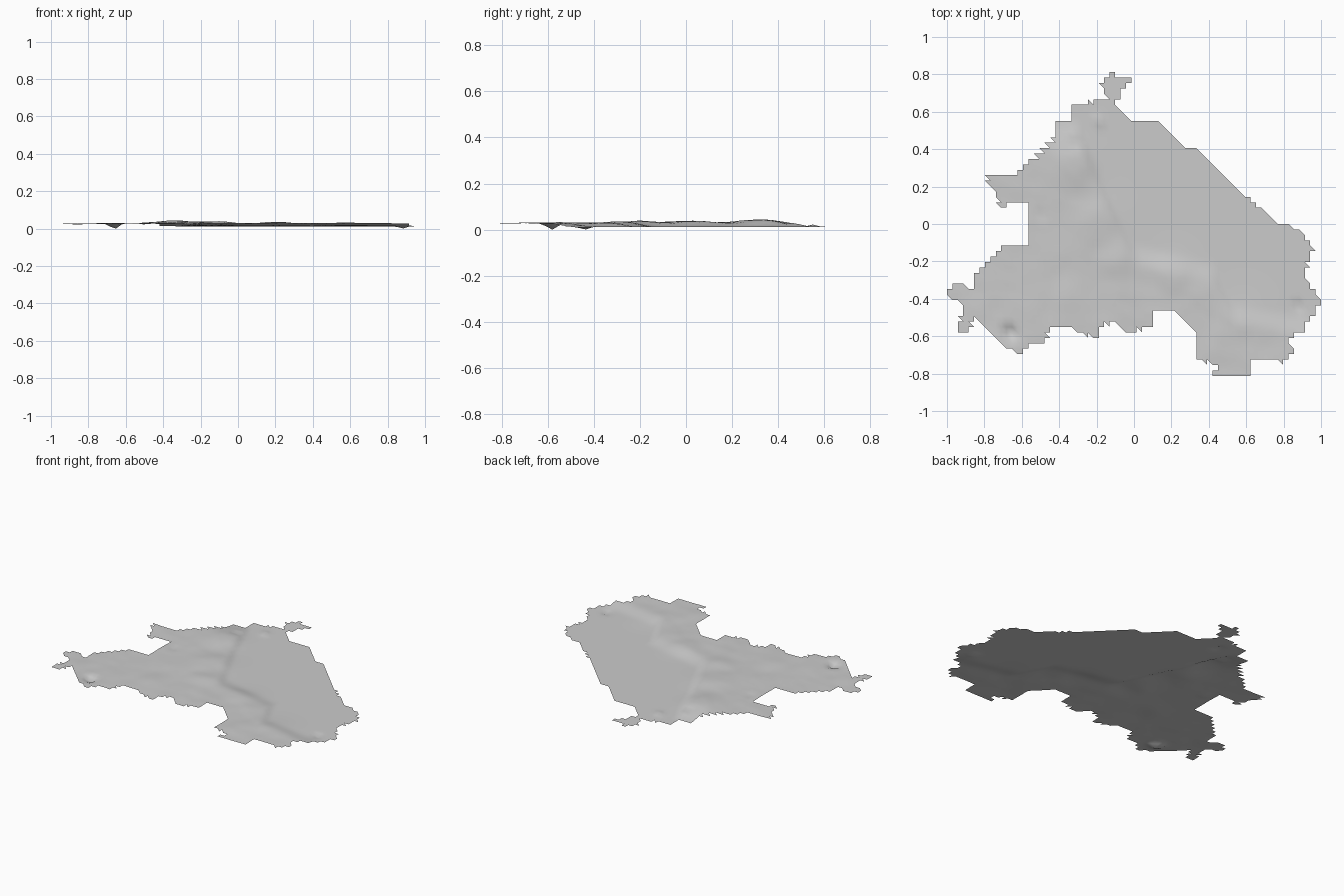
import bpy
import bmesh
import math
from mathutils import Vector, noise

if "Cube" in bpy.data.objects:
    bpy.data.objects.remove(bpy.data.objects["Cube"], do_unlink=True)

COLUMNS, ROWS = 69, 56
STEP = 2 / COLUMNS

# Coastline corners in grid cells, clockwise from the northern tip
COAST = [
    (30, 56), (32, 55), (34, 55), (32, 52), (31, 50), (34, 47), (39, 47), (44, 42),
    (46, 42), (53, 35), (60, 29), (62, 28), (65, 27), (68, 23), (67, 22), (66, 18),
    (69, 14), (69, 13), (68, 13), (68, 11), (66, 10), (66, 8), (64, 8), (63, 6),
    (64, 5), (62, 2), (61, 3), (56, 3), (56, 0), (49, 0), (50, 2), (46, 3), (46, 8),
    (42, 12), (38, 12), (38, 9), (33, 8), (31, 10), (28, 9), (28, 7), (27, 7),
    (23, 9), (19, 9), (18, 6), (15, 6), (14, 4), (11, 5), (9, 7), (5, 11), (4, 8),
    (2, 8), (3, 13), (0, 15), (0, 16), (2, 17), (5, 16), (5, 19), (11, 24), (15, 24),
    (15, 32), (11, 32), (10, 30), (9, 34), (7, 36), (8, 37), (12, 37), (16, 40),
    (20, 44), (20, 47), (23, 47), (23, 50), (30, 51), (28, 54), (30, 55),
]

# Northern limit of the highland: x, y
FOOTHILLS = [(-1, .56), (-.3, .56), (-.15, .2), (0, -.1), (.42, -.2), (.53, -.42), (1, -.5)]

# Hills and pits: x, y, radius, height
HILLS = [
    (-.35, .32, .12, .016), (-.2, 0, .14, .01), (-.1, -.2, .07, .01),
    (.22, -.26, .1, .007), (.6, -.5, .12, .006), (-.9, -.35, .15, -.005),
    (-.66, -.58, .03, -.03), (-.19, .55, .025, .01), (-.32, .43, .02, -.012),
    (.88, -.44, .025, -.012), (-.5, .05, .03, -.008),
]


def inside_coast(x, y):
    """Even-odd test against the coastline."""
    inside = False
    for (ax, ay), (bx, by) in zip(COAST, COAST[1:] + COAST[:1]):
        if (ay > y) != (by > y) and x < ax + (bx - ax) * (y - ay) / (by - ay):
            inside = not inside
    return inside


def foothill_y(x):
    for (ax, ay), (bx, by) in zip(FOOTHILLS, FOOTHILLS[1:]):
        if x <= bx:
            return ay + (by - ay) * (x - ax) / (bx - ax)
    return FOOTHILLS[-1][1]


def height(x, y):
    """Flat plain, raised rolling highland, then single hills and pits."""
    t = min(max((foothill_y(x) - y) / .13, 0), 1)
    highland = t * t * (3 - 2 * t)
    rolling = noise.fractal(Vector((x * 6, y * 6, 0)), 1, 2, 3)
    z = .012 + highland * (.016 + .004 * rolling)
    for hx, hy, radius, rise in HILLS:
        z += rise * math.exp(-((x - hx) ** 2 + (y - hy) ** 2) / radius ** 2)
    return max(z, 0)


# One grey material
grey = bpy.data.materials.new("stone_grey")
grey.use_nodes = True
colour = (.6, .6, .6, 1)
grey.diffuse_color = colour
grey.node_tree.nodes["Principled BSDF"].inputs["Base Color"].default_value = colour

# Terrain sheet: triangulated grid, trimmed along the coast
bm = bmesh.new()
corners = {}


def corner(i, j):
    if (i, j) not in corners:
        x, y = (i - COLUMNS / 2) * STEP, (j - ROWS / 2) * STEP
        corners[i, j] = bm.verts.new((x, y, height(x, y)))
    return corners[i, j]


for i in range(COLUMNS):
    for j in range(ROWS):
        south_east, north_west = (i + 1, j), (i, j + 1)
        for tri in (((i, j), south_east, north_west),
                    (south_east, (i + 1, j + 1), north_west)):
            if inside_coast(sum(p[0] for p in tri) / 3, sum(p[1] for p in tri) / 3):
                bm.faces.new([corner(*p) for p in tri])

# Stand the lowest point on the ground
lowest = min(v.co.z for v in bm.verts)
for v in bm.verts:
    v.co.z -= lowest

mesh = bpy.data.meshes.new("terrain_sheet")
bm.to_mesh(mesh)
bm.free()
mesh.materials.append(grey)
terrain = bpy.data.objects.new("terrain_sheet", mesh)
bpy.context.collection.objects.link(terrain)
bpy.context.view_layer.objects.active = terrain
terrain.select_set(True)
bpy.ops.object.shade_smooth_by_angle(angle=math.radians(40))
